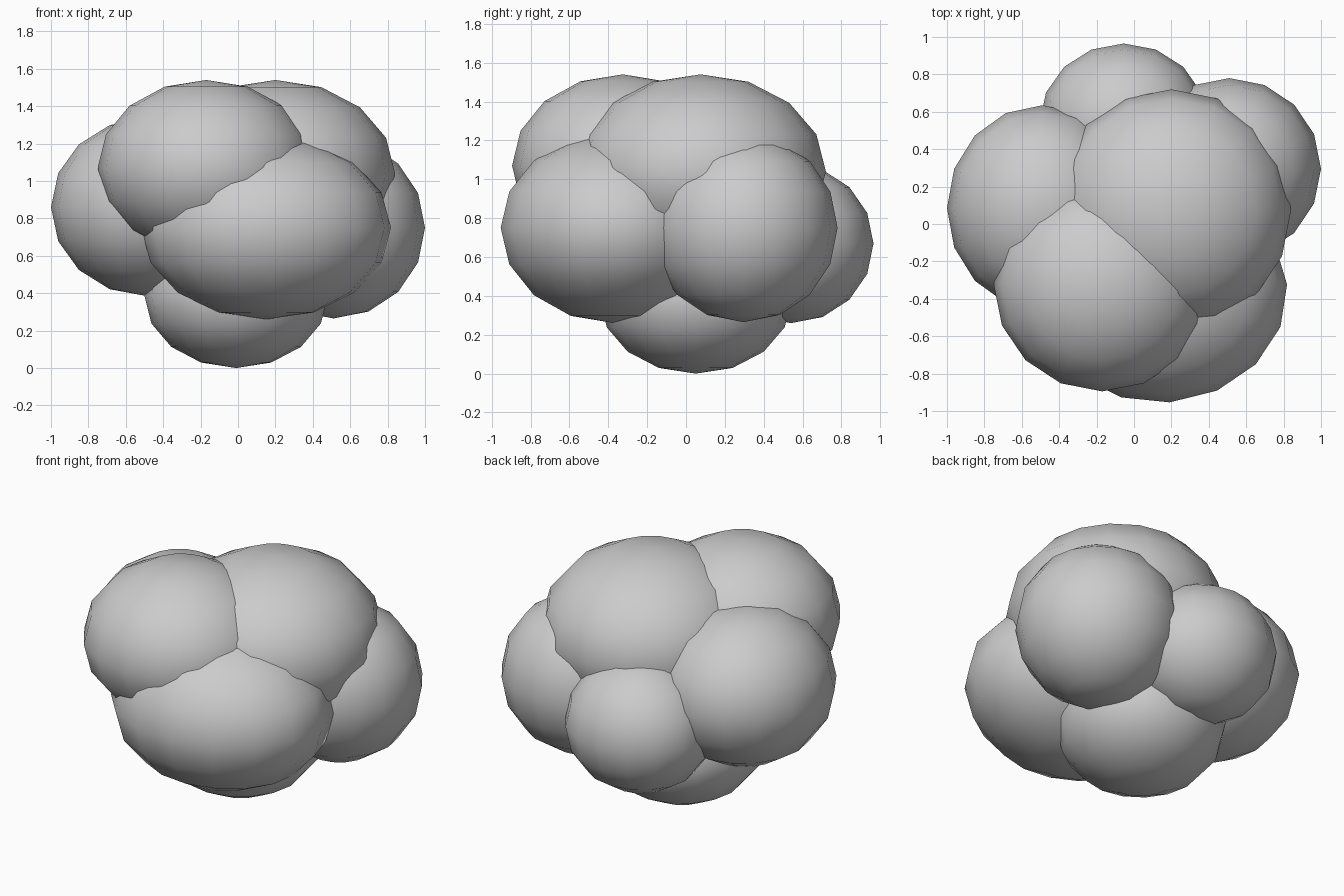
import bpy
import math

if "Cube" in bpy.data.objects:
    bpy.data.objects.remove(bpy.data.objects["Cube"])

# Each puff: centre, radii, rotation about z in degrees
PUFFS = {
    "base_puff":        ((-0.01, 0.05, 0.385), (0.49, 0.495, 0.385), 0),
    "front_puff":       ((0.15, -0.37, 0.75), (0.67, 0.585, 0.49), 4),
    "left_puff":        ((-0.49, 0.085, 0.86), (0.51, 0.55, 0.475), 0),
    "right_puff":       ((0.51, 0.295, 0.75), (0.49, 0.485, 0.485), 0),
    "back_puff":        ((-0.055, 0.54, 0.67), (0.45, 0.425, 0.41), 0),
    "top_puff":         ((0.20, 0.075, 1.04), (0.64, 0.645, 0.50), 0),
    "upper_front_puff": ((-0.17, -0.325, 1.07), (0.58, 0.57, 0.47), 0),
}


def add_puff(name, centre, radii, turn):
    bpy.ops.mesh.primitive_uv_sphere_add(segments=16, ring_count=8, radius=1,
                                         location=centre,
                                         rotation=(0, 0, math.radians(turn)))
    puff = bpy.context.object
    puff.name = name
    puff.scale = radii
    bpy.ops.object.shade_smooth()


# Cluster of overlapping rounded puffs
for name, (centre, radii, turn) in PUFFS.items():
    add_puff(name, centre, radii, turn)
